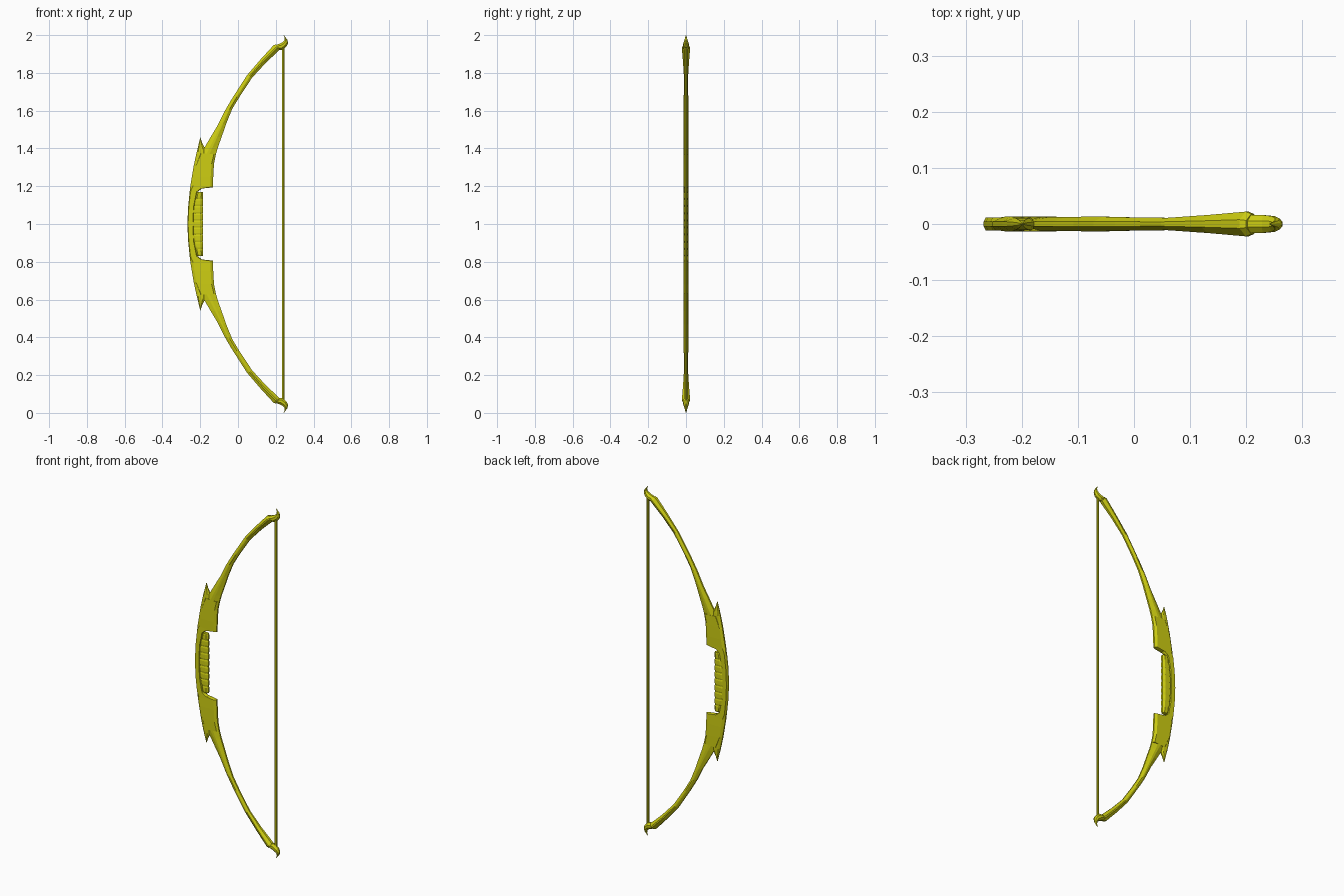
import bpy, bmesh, math

mat = bpy.data.materials.new("olive_yellow")
mat.diffuse_color = (0.62, 0.62, 0.006, 1)


def finish(name, bm):
    bmesh.ops.recalc_face_normals(bm, faces=bm.faces)
    me = bpy.data.meshes.new(name)
    bm.to_mesh(me)
    bm.free()
    me.materials.append(mat)
    ob = bpy.data.objects.new(name, me)
    bpy.context.collection.objects.link(ob)
    return ob


def loft(name, stations, bevel=0.22):
    """Eight-sided loft; each station is (outer x, z, inner x, z, half width)."""
    bm = bmesh.new()
    rings = []
    for ox, oz, ix, iz, w in stations:
        section = [(0, .35), (bevel, 1), (1 - bevel, 1), (1, .35),
                   (1, -.35), (1 - bevel, -1), (bevel, -1), (0, -.35)]
        rings.append([bm.verts.new((ox + (ix - ox) * t, w * s, oz + (iz - oz) * t))
                      for t, s in section])
    for a, b in zip(rings, rings[1:]):
        for i in range(8):
            j = (i + 1) % 8
            bm.faces.new((a[i], a[j], b[j], b[i]))
    bm.faces.new(rings[0])
    bm.faces.new(rings[-1])
    return finish(name, bm)


def flip(stations):
    return [(a, 2 - b, c, 2 - d, w) for a, b, c, d, w in stations]


def both_ends(name, stations, bevel=0.22):
    loft("upper_" + name, stations, bevel)
    loft("lower_" + name, flip(stations), bevel)


# Riser: thin back behind the grip, stepping out to the deep shoulders
riser = [(-.268, 1.0, -.235, 1.0, .012), (-.264, 1.09, -.232, 1.09, .012),
         (-.256, 1.17, -.215, 1.17, .012), (-.254, 1.185, -.190, 1.188, .012),
         (-.252, 1.205, -.132, 1.194, .012), (-.244, 1.25, -.131, 1.25, .013),
         (-.234, 1.31, -.127, 1.32, .013), (-.205, 1.375, -.117, 1.37, .0125)]
loft("riser", flip(riser[:0:-1]) + riser, .12)

# Pointed horns at the outer ends of the riser
both_ends("horn", [(-.234, 1.31, -.165, 1.33, .0125),
                   (-.220, 1.375, -.178, 1.405, .0105),
                   (-.209, 1.42, -.190, 1.43, .007),
                   (-.200, 1.457, -.198, 1.455, .001)])

# Curved limbs flaring in width toward the tips
both_ends("limb", [(-.205, 1.365, -.118, 1.365, .012),
                   (-.177, 1.405, -.105, 1.41, .0125),
                   (-.145, 1.46, -.087, 1.46, .0125),
                   (-.108, 1.522, -.061, 1.535, .013),
                   (-.072, 1.595, -.030, 1.61, .013),
                   (-.034, 1.66, .012, 1.68, .012),
                   (.048, 1.788, .075, 1.775, .011),
                   (.120, 1.872, .146, 1.852, .016),
                   (.188, 1.946, .216, 1.918, .022),
                   (.200, 1.950, .222, 1.926, .018)], .4)

# Hooked string nocks
both_ends("tip_hook", [(.192, 1.944, .205, 1.922, .016),
                       (.228, 1.958, .232, 1.921, .016),
                       (.241, 1.966, .255, 1.938, .014),
                       (.246, 1.974, .265, 1.956, .010),
                       (.247, 1.984, .262, 1.974, .006),
                       (.241, 2.0, .243, 2.0, .001)], .3)

# Wrapped grip: a stack of slightly swelling bands
N = 9
for k in range(N):
    z0, z1 = .83 + .34 * k / N, .83 + .34 * (k + 1) / N
    st = []
    for z, inset in ((z0, .003), (z0 + .008, 0), (z1 - .008, 0), (z1, .003)):
        bow = .025 * ((z - 1) / .17) ** 2
        st.append((-.245 + bow + inset, z, -.184 - inset, z, .0125 - inset * .6))
    loft("grip_wrap_%d" % (k + 1), st, .25)

# Bowstring
bm = bmesh.new()
bmesh.ops.create_cone(bm, cap_ends=True, segments=6, radius1=.007, radius2=.007, depth=1.88)
bmesh.ops.translate(bm, verts=bm.verts, vec=(.24, 0, 1))
finish("bowstring", bm)
